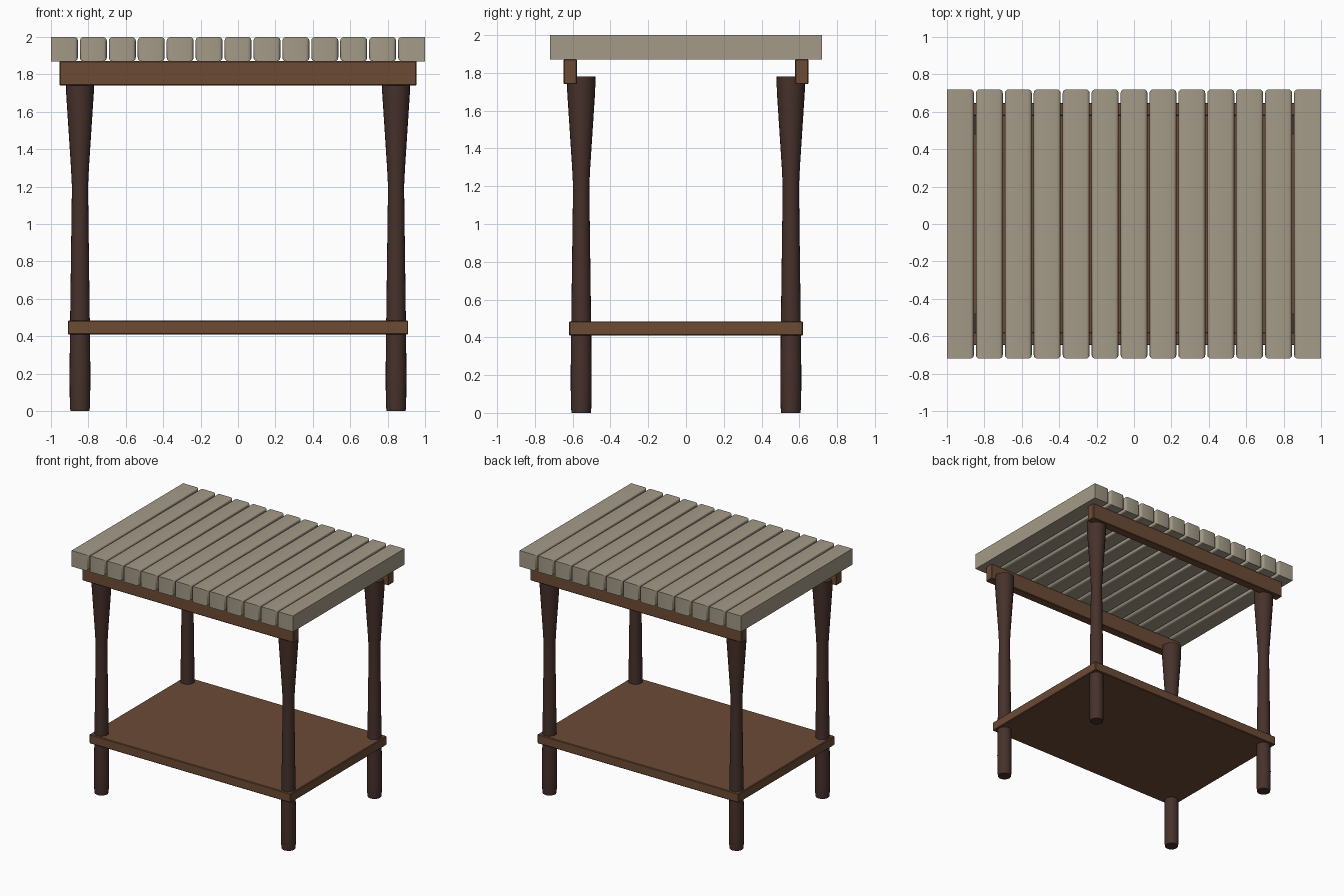
import bpy, bmesh, math

if "Cube" in bpy.data.objects:
    bpy.data.objects.remove(bpy.data.objects["Cube"])


def material(name, color):
    m = bpy.data.materials.new(name)
    m.diffuse_color = (*color, 1)
    m.use_nodes = True
    m.node_tree.nodes["Principled BSDF"].inputs["Base Color"].default_value = m.diffuse_color
    return m


SLAT = material("pale_wood", (0.37, 0.325, 0.245))
FRAME = material("brown_wood", (0.15, 0.07, 0.036))
LEG = material("dark_wood", (0.062, 0.031, 0.024))


def finish(bm, name, mat):
    bmesh.ops.recalc_face_normals(bm, faces=bm.faces)
    me = bpy.data.meshes.new(name)
    bm.to_mesh(me)
    bm.free()
    ob = bpy.data.objects.new(name, me)
    bpy.context.collection.objects.link(ob)
    me.materials.append(mat)
    bpy.ops.object.select_all(action='DESELECT')
    ob.select_set(True)
    bpy.context.view_layer.objects.active = ob
    bpy.ops.object.shade_smooth_by_angle(angle=math.radians(35))
    return ob


def box(name, lo, hi, mat, bevel=0.005, segments=1, sides=None):
    """Box from corner to corner; sides limits the bevel to the given x faces."""
    bm = bmesh.new()
    bmesh.ops.create_cube(bm, size=1)
    for v in bm.verts:
        v.co = [lo[i] + (v.co[i] + 0.5) * (hi[i] - lo[i]) for i in range(3)]
    edges = bm.edges[:]
    if sides is not None:
        edges = [e for e in edges
                 if any(all(abs(v.co.x - x) < 1e-5 for v in e.verts) for x in sides)]
    bmesh.ops.bevel(bm, geom=edges, offset=bevel, segments=segments,
                    profile=0.5, affect='EDGES')
    return finish(bm, name, mat)


def turned(name, x, y, profile, mat, n=20):
    """Lathe a (radius, height) profile around a vertical axis."""
    bm = bmesh.new()
    rings = [[bm.verts.new((x + r * math.cos(2 * math.pi * i / n),
                            y + r * math.sin(2 * math.pi * i / n), z))
              for i in range(n)] for r, z in profile]
    for a, b in zip(rings, rings[1:]):
        for i in range(n):
            j = (i + 1) % n
            bm.faces.new((a[i], a[j], b[j], b[i]))
    bm.faces.new(rings[0])
    bm.faces.new(rings[-1])
    return finish(bm, name, mat)


# Table top slats: rounded long sides, square outer edges on the end slats
COUNT, WIDTH = 13, 0.144
pitch = (2 - WIDTH) / (COUNT - 1)
for i in range(COUNT):
    x0 = -1 + i * pitch
    x1 = x0 + WIDTH
    sides = [x for x in (x0, x1) if abs(x) < 0.99]
    box(f"top_slat_{i + 1}", (x0, -0.72, 1.87), (x1, 0.72, 2.0), SLAT, 0.02, 3, sides)

# Rails under the slats
for name, s in (("front", -1), ("back", 1)):
    ys = sorted((s * 0.577, s * 0.648))
    box(f"{name}_rail", (-0.955, ys[0], 1.74), (0.955, ys[1], 1.872), FRAME)

# Lower shelf
box("lower_shelf", (-0.91, -0.62, 0.41), (0.91, 0.62, 0.485), FRAME)

# Turned legs
LEG_PROFILE = [(0.051, 0), (0.054, 0.03), (0.056, 0.18), (0.053, 0.45), (0.047, 0.9),
               (0.043, 1.2), (0.048, 1.3), (0.074, 1.7), (0.076, 1.78)]
for fb, sy in (("front", -1), ("back", 1)):
    for lr, sx in (("left", -1), ("right", 1)):
        turned(f"{fb}_{lr}_leg", sx * 0.845, sy * 0.555, LEG_PROFILE, LEG)
